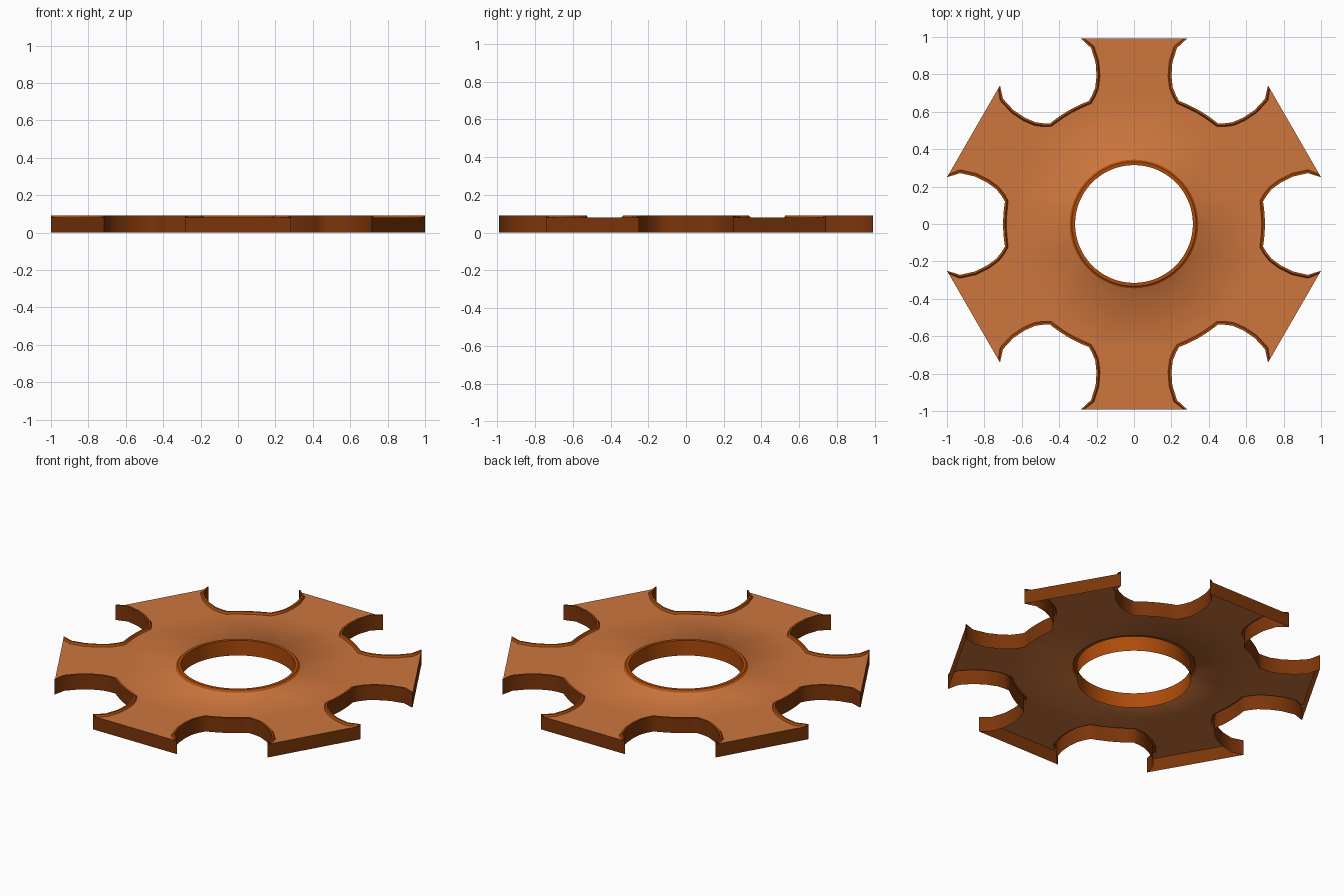
import bpy, bmesh, math
from mathutils import Vector, Matrix

cube = bpy.data.objects.get("Cube")
if cube:
    bpy.data.objects.remove(cube, do_unlink=True)

PLATE_Z, RIM_Z = 0.08, 0.092
HOLE_R, LIP_R, COLLAR_R = 0.315, 0.333, 0.344
LIP, BAND = 0.011, 0.018
HOLE_SEGMENTS = 64


def material(name, colour):
    mat = bpy.data.materials.new(name)
    mat.use_nodes = True
    mat.diffuse_color = (*colour, 1)
    mat.node_tree.nodes["Principled BSDF"].inputs["Base Color"].default_value = (*colour, 1)
    return mat


plate_mat = material("pale copper", (0.61, 0.18, 0.047))
rim_mat = material("deep orange", (0.42, 0.072, 0.003))
wall_mat = material("rust brown", (0.2, 0.036, 0.003))


def finish(name, bm, mats):
    for face in bm.faces:
        face.smooth = True
    mesh = bpy.data.meshes.new(name)
    bm.to_mesh(mesh)
    bm.free()
    for mat in mats:
        mesh.materials.append(mat)
    obj = bpy.data.objects.new(name, mesh)
    bpy.context.collection.objects.link(obj)
    return obj


def row(bm, points, z):
    return [bm.verts.new((p.x, p.y, z)) for p in points]


def strip(bm, a, b, closed=False, mat=0):
    """Quads between two equal rows of vertices."""
    for i in range(len(a) if closed else len(a) - 1):
        j = (i + 1) % len(a)
        face = bm.faces.new((a[i], a[j], b[j], b[i]))
        face.material_index = mat


def circle(radius):
    return [Vector((radius * math.cos(t), radius * math.sin(t)))
            for t in (2 * math.pi * i / HOLE_SEGMENTS for i in range(HOLE_SEGMENTS))]


# Notch outline on the +x side: upper flank, then a shallow arc, then mirrored
flank = [Vector(p) for p in ((1.0, 0.25), (0.93, 0.272), (0.85, 0.254), (0.785, 0.222),
                             (0.735, 0.185), (0.708, 0.15), (0.69, 0.12))]
floor = [Vector((0.7 * math.cos(t), 0.7 * math.sin(t))) for t in (0.115, 0.058)]
half = flank + floor
notch = [Vector((p.x, -p.y)) for p in half] + [Vector((0.7, 0))] + half[::-1]


def inset(points, width):
    """Moves the notch outline into the plate; the tips slide along the arm ends."""
    end = Vector((-0.5, 0.866))
    moved = [points[0] + Vector((end.x, -end.y)) * width]
    for a, p, b in zip(points, points[1:], points[2:]):
        d = (b - p).normalized() + (p - a).normalized()
        moved.append(p + Vector((-d.y, d.x)).normalized() * width)
    return moved + [points[-1] + end * width]


lip_notch, inner_notch = inset(notch, LIP), inset(notch, BAND)


def turned(points, k):
    rot = Matrix.Rotation(k * math.pi / 3, 2)
    return [rot @ p for p in points]


# Top plate, blending into the sloping foot of the collar around the hole
bm = bmesh.new()
outline = row(bm, [p for k in range(6) for p in turned(inner_notch, k)], PLATE_Z)
collar = row(bm, circle(COLLAR_R), PLATE_Z)
edges = [bm.edges.new((loop[i - 1], loop[i])) for loop in (outline, collar) for i in range(len(loop))]
bmesh.ops.triangle_fill(bm, edges=edges, use_beauty=True, normal=(0, 0, 1))
strip(bm, row(bm, circle(LIP_R), RIM_Z), collar, closed=True, mat=1)
bmesh.ops.recalc_face_normals(bm, faces=bm.faces)
if sum(f.normal.z for f in bm.faces) < 0:
    bmesh.ops.reverse_faces(bm, faces=bm.faces)
finish("top_plate", bm, [plate_mat, rim_mat])

# Hole collar: flat lip and inner wall
bm = bmesh.new()
strip(bm, row(bm, circle(LIP_R), RIM_Z), row(bm, circle(HOLE_R), RIM_Z), closed=True)
strip(bm, row(bm, circle(HOLE_R), RIM_Z), row(bm, circle(HOLE_R), 0), closed=True)
finish("hole_collar", bm, [rim_mat])

# Six notch walls, each with a raised flat lip and a sloping foot
for k in range(6):
    bm = bmesh.new()
    outer, lip, inner = turned(notch, k), turned(lip_notch, k), turned(inner_notch, k)
    strip(bm, row(bm, outer, 0), row(bm, outer, RIM_Z), mat=1)
    strip(bm, row(bm, outer, RIM_Z), row(bm, lip, RIM_Z))
    strip(bm, row(bm, lip, RIM_Z), row(bm, inner, PLATE_Z))
    finish(f"notch_rim_{k + 1}", bm, [rim_mat, wall_mat])

# Six straight walls closing the arm ends
for k in range(6):
    bm = bmesh.new()
    ends = [turned(notch, k)[-1], turned(notch, k + 1)[0]]
    strip(bm, row(bm, ends, 0), row(bm, ends, PLATE_Z))
    finish(f"arm_end_{k + 1}", bm, [wall_mat])
